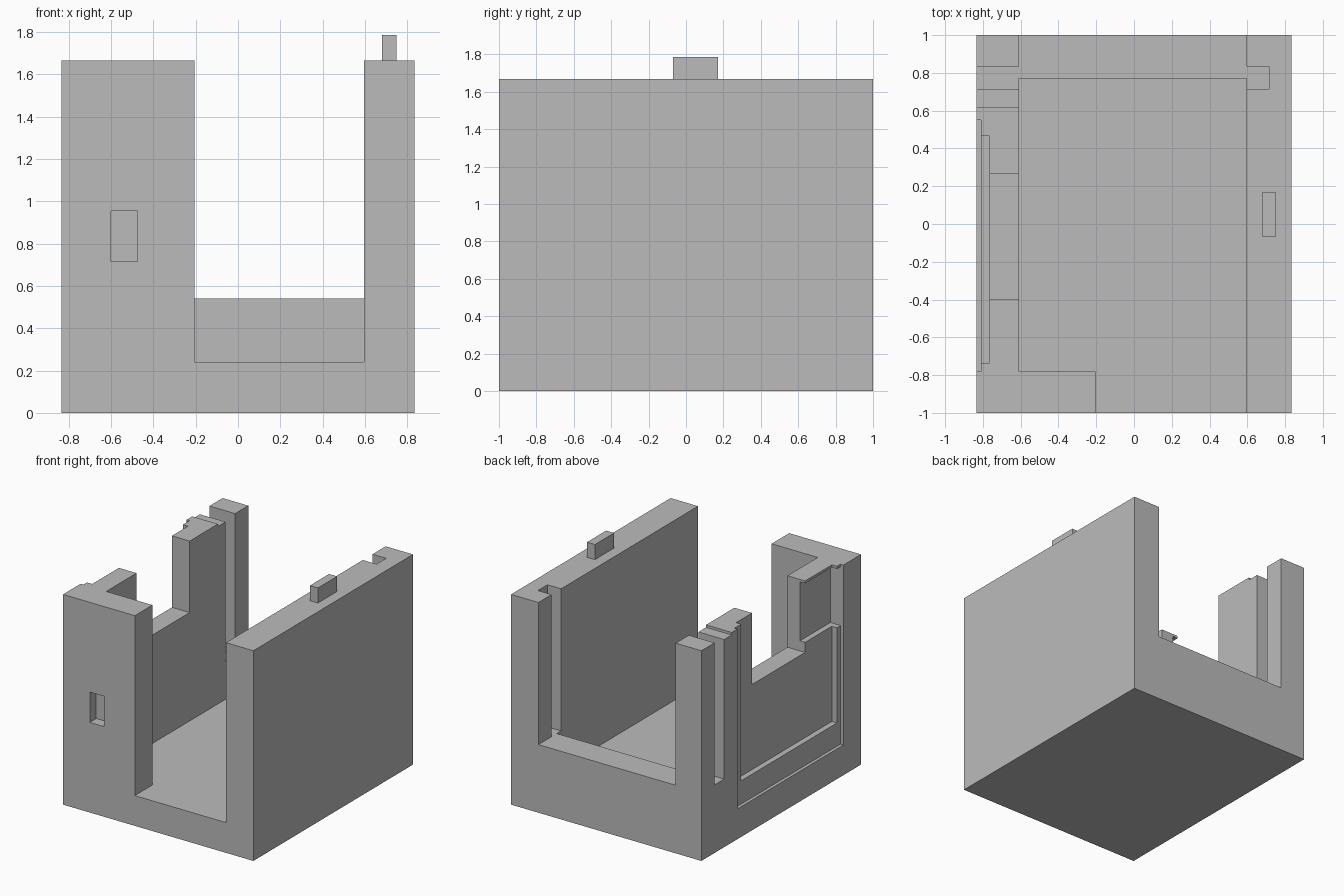
import bpy
import bmesh
from mathutils import Vector

old = bpy.data.objects.get("Cube")
if old:
    bpy.data.objects.remove(old, do_unlink=True)

grey = bpy.data.materials.new("light_grey")
grey.use_nodes = True
grey.diffuse_color = (0.5, 0.5, 0.5, 1)
grey.node_tree.nodes["Principled BSDF"].inputs["Base Color"].default_value = (0.5, 0.5, 0.5, 1)


def box(name, x, y, z):
    """Axis-aligned box from (low, high) ranges."""
    bm = bmesh.new()
    bmesh.ops.create_cube(bm, size=1)
    for v in bm.verts:
        v.co = Vector([r[0] if c < 0 else r[1] for c, r in zip(v.co, (x, y, z))])
    mesh = bpy.data.meshes.new(name)
    bm.to_mesh(mesh)
    bm.free()
    mesh.materials.append(grey)
    obj = bpy.data.objects.new(name, mesh)
    bpy.context.collection.objects.link(obj)
    return obj


W, TOP, OVER = 0.835, 1.667, 1.9      # half width, rim height, cutter overshoot
IN_R, IN_L = -0.61, 0.595             # inner faces of the side walls
FLOOR, SILL = 0.24, 0.54              # cavity floor and back wall top
ROOF = 1.647                          # slightly lowered rim

housing = box("housing", (-W, W), (-1, 1), (0, TOP))

cuts = {
    # main interior and its front and back openings
    "cavity": ((IN_R, IN_L), (-0.78, 0.77), (FLOOR, OVER)),
    "front_opening": ((-0.205, IN_L), (-1.2, 0), (FLOOR, OVER)),
    "back_opening": ((IN_R, IN_L), (0.5, 1.2), (SILL, OVER)),
    # vertical slots near the back
    "left_slot": ((0.4, 0.715), (0.715, 0.835), (SILL, OVER)),
    "right_slot": ((-1, -0.4), (0.715, 0.835), (SILL, OVER)),
    "right_rim_step": ((-1, -0.4), (0.62, 0.8), (ROOF, OVER)),
    # stepped recess and window in the right wall
    "outer_recess": ((-1, -0.81), (-0.78, 0.55), (FLOOR, OVER)),
    "inner_recess": ((-1, -0.765), (-0.735, 0.465), (0.425, OVER)),
    "side_window": ((-1, -0.4), (-0.40, 0.265), (1.10, OVER)),
    "side_pocket": ((-0.9, -0.72), (-0.78, -0.3), (1.18, ROOF)),
    # blind hole in the front
    "front_hole": ((-0.60, -0.475), (-1.2, -0.92), (0.715, 0.955)),
}

cutters = []
for name, ranges in cuts.items():
    cutter = box(name + "_cutter", *ranges)
    cutter.hide_render = True
    cutters.append(cutter)
    mod = housing.modifiers.new(name, "BOOLEAN")
    mod.operation = "DIFFERENCE"
    mod.solver = "EXACT"
    mod.object = cutter

# bake the cuts, then drop the cutters
graph = bpy.context.evaluated_depsgraph_get()
result = bpy.data.meshes.new_from_object(housing.evaluated_get(graph))
housing.modifiers.clear()
housing.data = result
for cutter in cutters:
    bpy.data.objects.remove(cutter, do_unlink=True)

# locating tab on the left wall
box("rim_tab", (0.68, 0.75), (-0.07, 0.17), (TOP - 0.01, 1.787))
